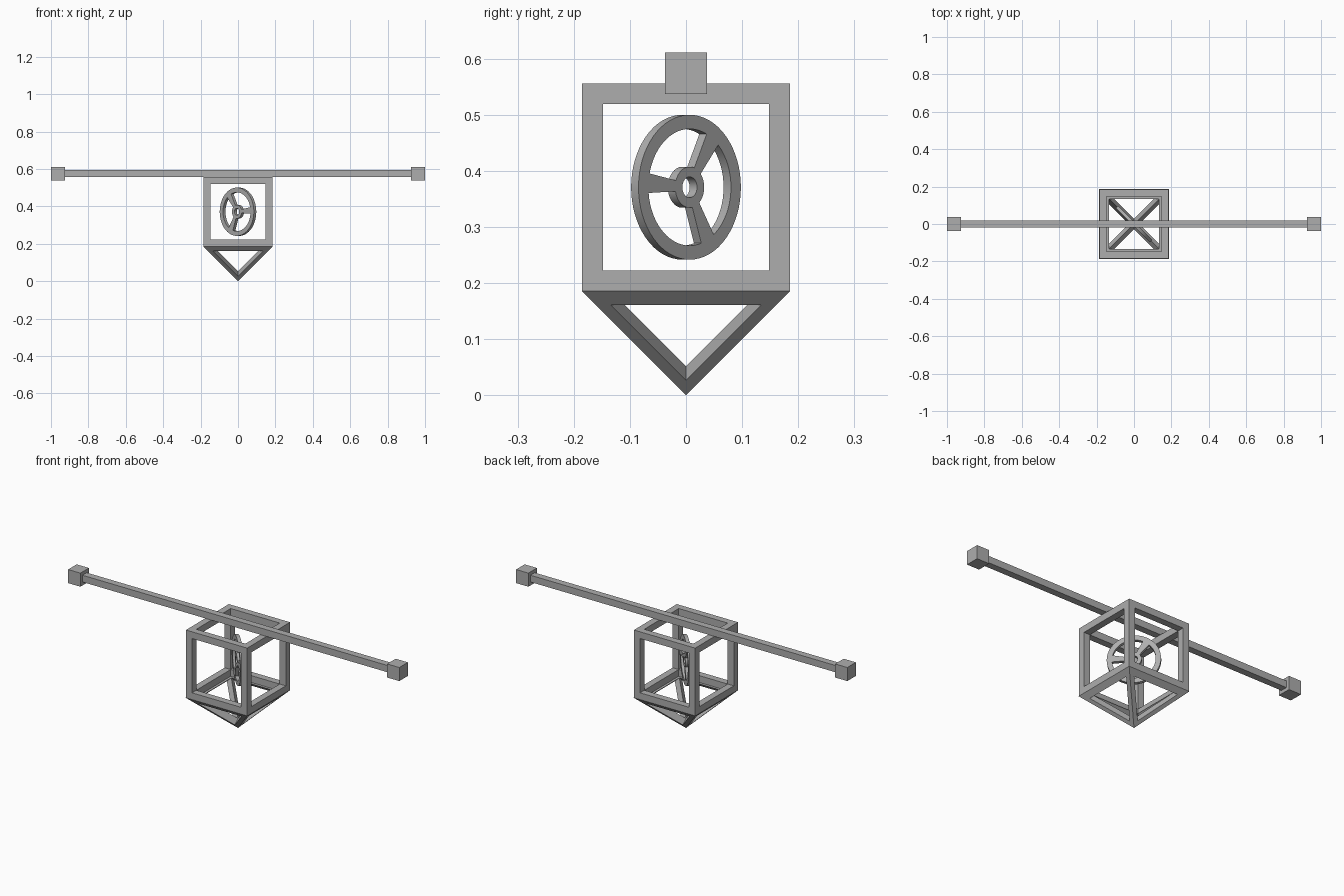
import bpy
import bmesh
from math import sin, cos, pi, radians
from mathutils import Matrix, Vector

old = bpy.data.objects.get("Cube")
if old:
    bpy.data.objects.remove(old)

# Single grey finish
grey = bpy.data.materials.new("plain_grey")
grey.use_nodes = True
COLOR = (0.42, 0.42, 0.42, 1)
grey.diffuse_color = COLOR
grey.node_tree.nodes["Principled BSDF"].inputs["Base Color"].default_value = COLOR

HALF = 0.185       # half width of the cage
BAR = 0.037        # thickness of the beams
BASE = 0.186       # bottom of the cage
MID = BASE + HALF  # centre of the cage


def finish(bm, name, smooth=False):
    bmesh.ops.remove_doubles(bm, verts=bm.verts, dist=1e-5)
    bmesh.ops.recalc_face_normals(bm, faces=bm.faces)
    mesh = bpy.data.meshes.new(name)
    bm.to_mesh(mesh)
    bm.free()
    mesh.materials.append(grey)
    obj = bpy.data.objects.new(name, mesh)
    bpy.context.collection.objects.link(obj)
    if smooth:
        bpy.ops.object.select_all(action="DESELECT")
        obj.select_set(True)
        bpy.context.view_layer.objects.active = obj
        bpy.ops.object.shade_smooth_by_angle(angle=radians(30))
    return obj


def box(name, center, size):
    bm = bmesh.new()
    bmesh.ops.create_cube(bm, size=1)
    bmesh.ops.scale(bm, vec=size, verts=bm.verts)
    bmesh.ops.translate(bm, vec=center, verts=bm.verts)
    return finish(bm, name)


def face(bm, points):
    bm.faces.new([bm.verts.new(p) for p in points])


# Cage: upright posts with rails between them
edge = HALF - BAR / 2
span = 2 * (HALF - BAR)
for sx in (-1, 1):
    for sy in (-1, 1):
        box("cage_post", (sx * edge, sy * edge, MID), (BAR, BAR, 2 * HALF))
    for sz in (-1, 1):
        box("cage_side_rail", (sx * edge, 0, MID + sz * edge), (BAR, span, BAR))
        box("cage_cross_rail", (0, sx * edge, MID + sz * edge), (span, BAR, BAR))

# Open inverted pyramid: one pierced side, repeated around the axis
RIM, INNER = 0.027, 0.052
bm = bmesh.new()
tip, tip_in = Vector((0, 0, 0)), Vector((0, 0, INNER))
low = BASE - 0.025
for k in range(4):
    turn = Matrix.Rotation(k * pi / 2, 3, "Z")
    outer = [turn @ Vector((s * BASE, -BASE, BASE)) for s in (-1, 1)]
    hole = [turn @ Vector((s * (low - RIM), -low, low)) for s in (-1, 1)]
    hole_tip = turn @ Vector((0, -RIM, RIM))
    inner = [turn @ Vector((s * (BASE - INNER), INNER - BASE, BASE)) for s in (-1, 1)]
    out_ring = [outer[0], outer[1], tip]
    hole_ring = [hole[0], hole[1], hole_tip]
    in_ring = [inner[0], inner[1], tip_in]
    for i in range(3):
        j = (i + 1) % 3
        face(bm, [out_ring[i], out_ring[j], hole_ring[j], hole_ring[i]])
        face(bm, [hole_ring[i], hole_ring[j], in_ring[j], in_ring[i]])
    face(bm, [outer[0], outer[1], inner[1], inner[0]])
finish(bm, "pyramid_frame")

# Long crossbar with block ends
BEAM_Z = MID + HALF + BAR / 2
box("crossbar", (0, 0, BEAM_Z), (1.86, BAR, BAR))
for side, name in ((1, "left_end_block"), (-1, "right_end_block")):
    box(name, (side * (1 - BAR), 0, BEAM_Z), (2 * BAR, 2 * BAR, 2 * BAR))

# Wheel set diagonally in the cage
DEPTH = 0.0186
PLACE = Matrix.Translation((0, 0, MID)) @ Matrix.Rotation(radians(135), 4, "Z")


def ring(name, r_in, r_out, sides=64):
    bm = bmesh.new()
    d = DEPTH / 2
    profile = [(r_in, -d), (r_out, -d), (r_out, d), (r_in, d)]
    for k in range(sides):
        angles = (2 * pi * k / sides, 2 * pi * (k + 1) / sides)
        loops = [[(r * cos(a), y, r * sin(a)) for r, y in profile] for a in angles]
        for i in range(4):
            j = (i + 1) % 4
            face(bm, [loops[0][i], loops[0][j], loops[1][j], loops[1][i]])
    finish(bm, name, smooth=True).matrix_world = PLACE


def spoke(angle):
    # Tapered bar, wider at the rim
    bm = bmesh.new()
    outline = [(0.034, -0.0095), (0.107, -0.018), (0.107, 0.018), (0.034, 0.0095)]
    bottom = bm.faces.new([bm.verts.new((u, -DEPTH / 2, v)) for u, v in outline])
    extruded = bmesh.ops.extrude_face_region(bm, geom=[bottom], use_keep_orig=True)
    moved = [e for e in extruded["geom"] if isinstance(e, bmesh.types.BMVert)]
    bmesh.ops.translate(bm, vec=(0, DEPTH, 0), verts=moved)
    obj = finish(bm, "wheel_spoke")
    obj.matrix_world = PLACE @ Matrix.Rotation(-radians(angle), 4, "Y")


ring("wheel_rim", 0.104, 0.129)
ring("wheel_hub", 0.0185, 0.0365)
for a in (56, 176, 296):
    spoke(a)
